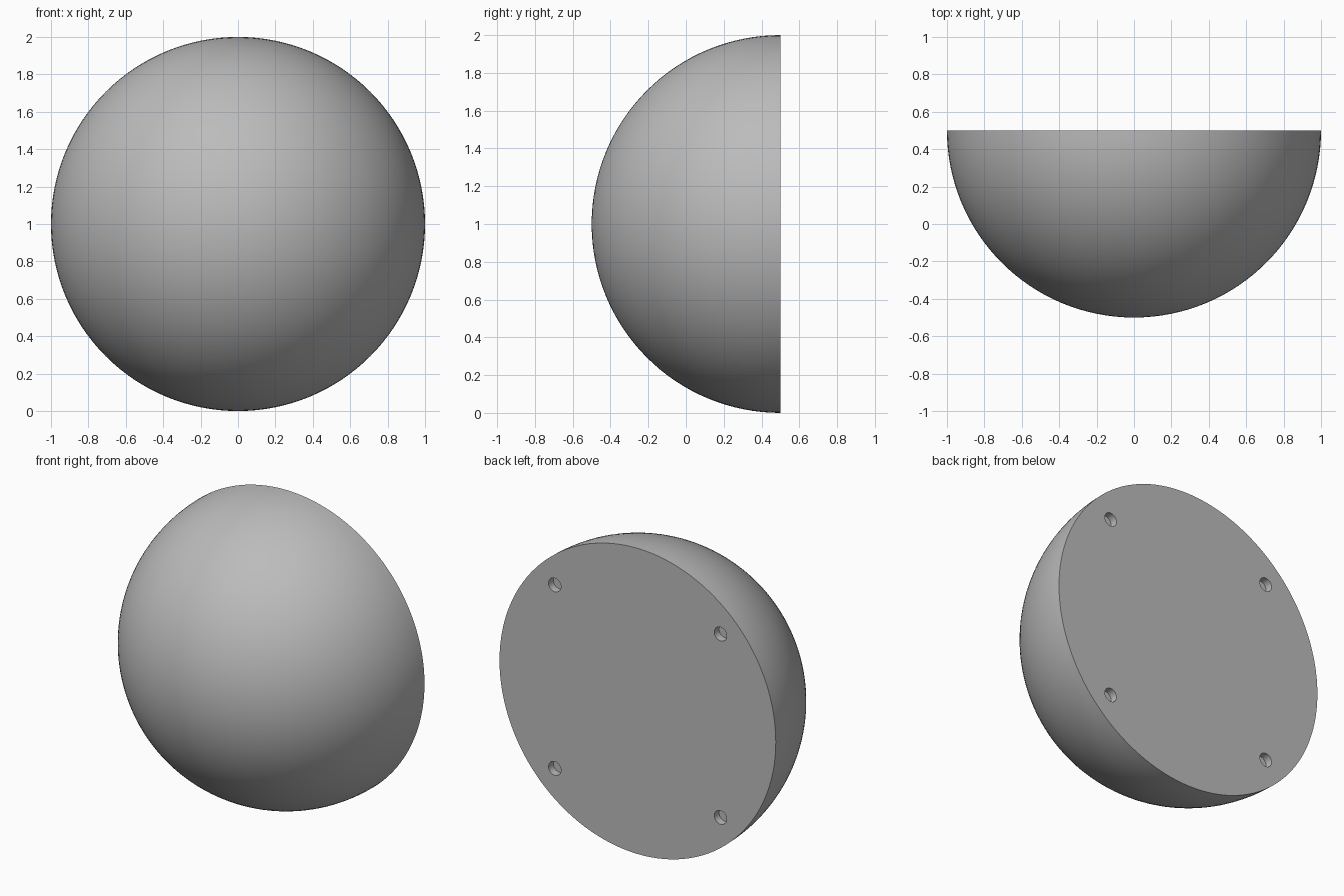
import bpy, bmesh, math
from mathutils import Matrix

cube = bpy.data.objects.get("Cube")
if cube:
    bpy.data.objects.remove(cube, do_unlink=True)

RADIUS = 1.0
BACK_Y = 0.5
HOLE_OFFSET = 0.6
HOLE_RADIUS = 0.045
HOLE_DEPTH = 0.05

grey = bpy.data.materials.new("plain grey")
grey.use_nodes = True
colour = (0.5, 0.5, 0.5, 1)
grey.diffuse_color = colour
grey.node_tree.nodes["Principled BSDF"].inputs["Base Color"].default_value = colour


def add_object(name, bm):
    mesh = bpy.data.meshes.new(name)
    bm.to_mesh(mesh)
    bm.free()
    obj = bpy.data.objects.new(name, mesh)
    bpy.context.collection.objects.link(obj)
    mesh.materials.append(grey)
    return obj


# Dome: sphere with its pole facing the front, cut flat at the back
turn = Matrix.Rotation(math.pi / 2, 4, "X")
bm = bmesh.new()
bmesh.ops.create_uvsphere(bm, u_segments=128, v_segments=64, radius=RADIUS,
                          matrix=Matrix.Translation((0, BACK_Y, RADIUS)) @ turn)
cut = bmesh.ops.bisect_plane(bm, geom=bm.verts[:] + bm.edges[:] + bm.faces[:], dist=1e-4,
                             plane_co=(0, BACK_Y, 0), plane_no=(0, 1, 0), clear_outer=True)
bmesh.ops.contextual_create(bm, geom=[e for e in bm.edges if e.is_boundary])
bmesh.ops.recalc_face_normals(bm, faces=bm.faces[:])
dome = add_object("half_dome", bm)

# Four blind round holes in the flat back
bm = bmesh.new()
for x in (-HOLE_OFFSET, HOLE_OFFSET):
    for z in (-HOLE_OFFSET, HOLE_OFFSET):
        place = Matrix.Translation((x, BACK_Y, RADIUS + z)) @ turn
        bmesh.ops.create_cone(bm, cap_ends=True, segments=32, radius1=HOLE_RADIUS,
                              radius2=HOLE_RADIUS, depth=2 * HOLE_DEPTH, matrix=place)
cutter = add_object("hole_cutter", bm)
cutter.hide_render = True

mod = dome.modifiers.new("holes", "BOOLEAN")
mod.operation = "DIFFERENCE"
mod.solver = "EXACT"
mod.object = cutter
bpy.ops.object.select_all(action="DESELECT")
bpy.context.view_layer.objects.active = dome
dome.select_set(True)
bpy.ops.object.modifier_apply(modifier=mod.name)
bpy.data.objects.remove(cutter, do_unlink=True)

# Smooth dome, crisp rim and hole edges
bpy.ops.object.shade_smooth_by_angle(angle=math.radians(30))
